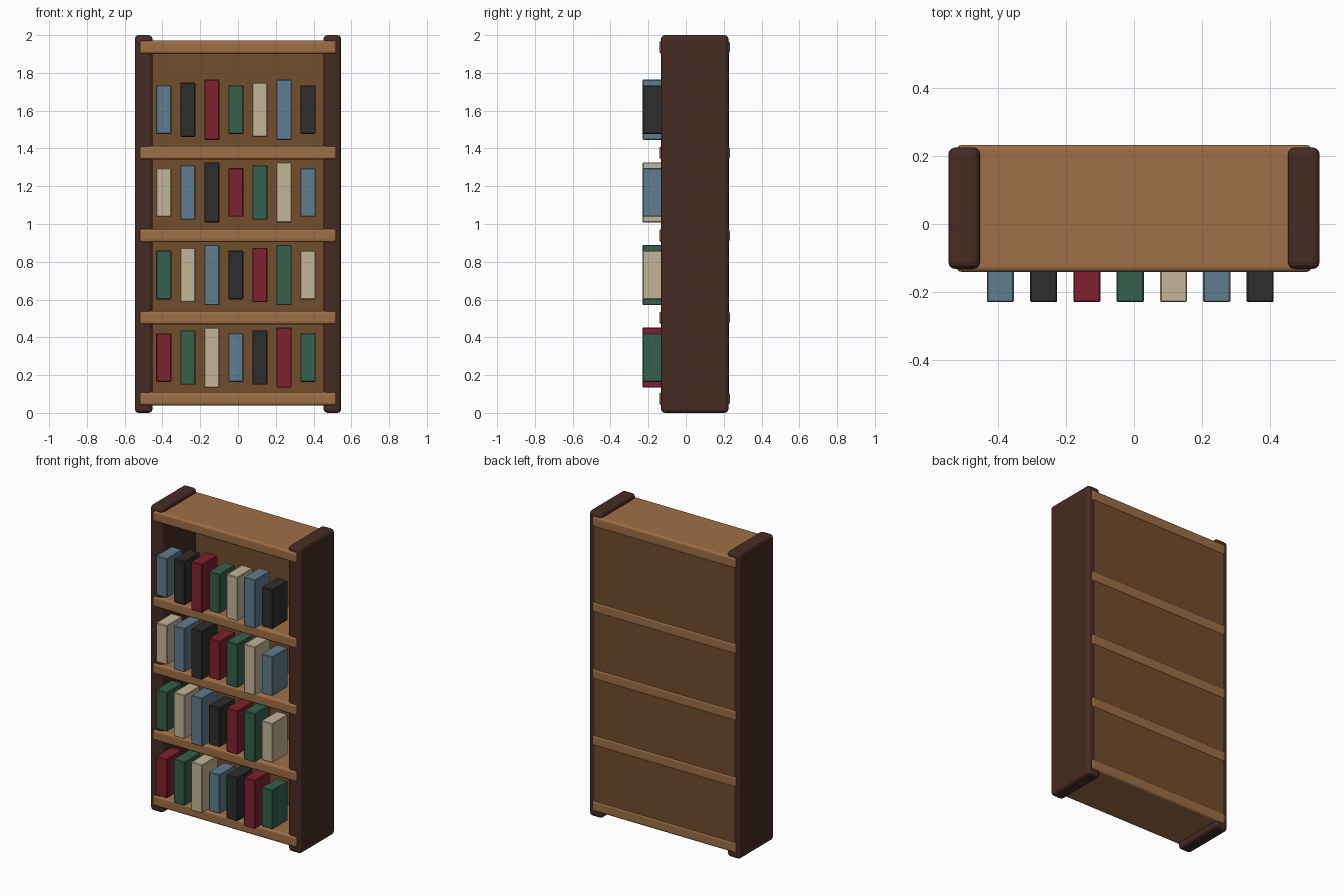
import bpy

if "Cube" in bpy.data.objects:
    bpy.data.objects.remove(bpy.data.objects["Cube"])


def srgb(r, g, b):
    def lin(c):
        c /= 255
        return c / 12.92 if c <= 0.04045 else ((c + 0.055) / 1.055) ** 2.4
    return (lin(r), lin(g), lin(b), 1)


def material(name, rgb):
    m = bpy.data.materials.new(name)
    m.diffuse_color = srgb(*rgb)
    m.use_nodes = True
    m.node_tree.nodes["Principled BSDF"].inputs["Base Color"].default_value = m.diffuse_color
    return m


dark_wood = material("dark wood", (70, 43, 35))
light_wood = material("light wood", (158, 110, 70))
back_wood = material("back panel wood", (114, 77, 44))
covers = [material("red cover", (127, 33, 46)),
          material("green cover", (53, 96, 76)),
          material("cream cover", (197, 181, 153)),
          material("blue cover", (96, 125, 142)),
          material("black cover", (45, 45, 46))]


def box(name, x, y, z, mat, bevel=0, segments=2):
    """Bevelled box from (min, max) ranges."""
    bpy.ops.mesh.primitive_cube_add(size=1)
    ob = bpy.context.object
    ob.name = name
    ob.location = [(a + b) / 2 for a, b in (x, y, z)]
    ob.scale = [b - a for a, b in (x, y, z)]
    bpy.ops.object.transform_apply(location=False, rotation=False, scale=True)
    ob.data.materials.append(mat)
    if bevel:
        mod = ob.modifiers.new("rounded edges", 'BEVEL')
        mod.width = bevel
        mod.segments = segments
    return ob


# Upright side boards
for side, name in ((-1, "left_side"), (1, "right_side")):
    xs = sorted((side * 0.453, side * 0.546))
    box(name, xs, (-0.132, 0.225), (0, 2), dark_wood, 0.02, 3)

# Back panel
box("back_panel", (-0.505, 0.505), (0.205, 0.227), (0.05, 1.96), back_wood)

# Shelves, bottom board and top board
for i, z in enumerate((0.075, 0.504, 0.939, 1.377, 1.936)):
    box(f"shelf_{i + 1}", (-0.521, 0.521), (-0.141, 0.232),
        (z - 0.035, z + 0.035), light_wood, 0.014, 3)

# Books: three repeating heights, five repeating cover colours
heights = (0.257, 0.287, 0.318)
for row, z in enumerate((0.293, 0.73, 1.167, 1.605)):
    for col in range(7):
        x = -0.393 + col * 0.1273
        h = heights[col % 3] / 2
        box(f"book_{row + 1}_{col + 1}", (x - 0.04, x + 0.04), (-0.23, -0.07),
            (z - h, z + h), covers[(row + col) % 5], 0.004, 1)
